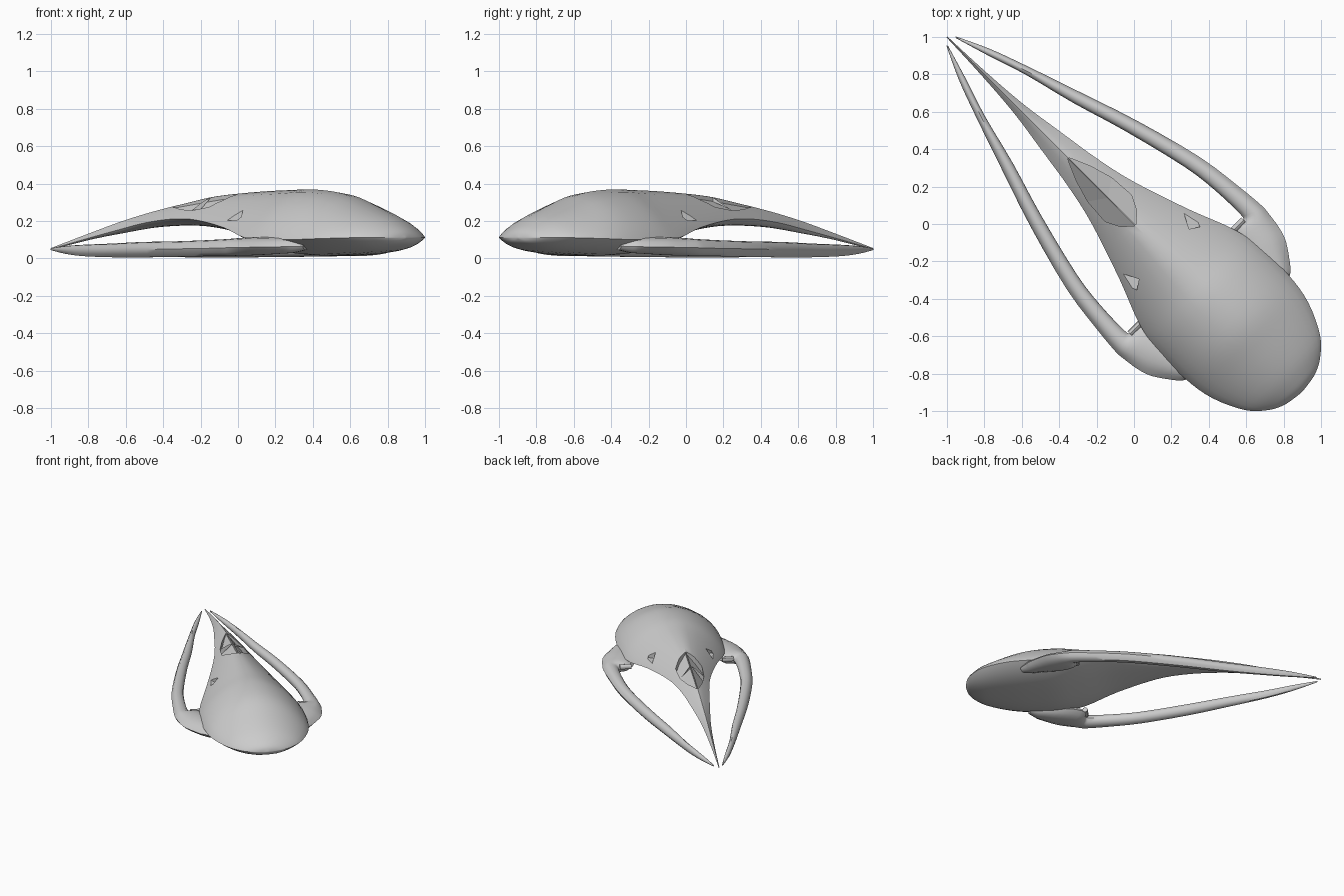
import bpy, bmesh, math
from mathutils import Vector

if "Cube" in bpy.data.objects:
    bpy.data.objects.remove(bpy.data.objects["Cube"], do_unlink=True)

grey = bpy.data.materials.new("hull_grey")
grey.use_nodes = True
grey.diffuse_color = (0.6, 0.6, 0.6, 1)
grey.node_tree.nodes["Principled BSDF"].inputs["Base Color"].default_value = grey.diffuse_color


def place(u, v, z):
    """Craft axes (forward, sideways, up) to world: the nose points along -x +y."""
    return Vector(((v - u), (u + v), z * math.sqrt(2))) / math.sqrt(2)


def resample(rows, steps):
    """Smooth curve through rows of values."""
    out = []
    for i in range(len(rows) - 1):
        a, b = rows[max(i - 1, 0)], rows[i]
        c, d = rows[i + 1], rows[min(i + 2, len(rows) - 1)]
        for k in range(steps):
            t = k / steps
            out.append([q + 0.5 * t * (r - p + t * (2 * p - 5 * q + 4 * r - s + t * (3 * (q - r) + s - p)))
                        for p, q, r, s in zip(a, b, c, d)])
    return out + [list(rows[-1])]


def make(name, bm, smooth=True):
    bmesh.ops.recalc_face_normals(bm, faces=bm.faces)
    mesh = bpy.data.meshes.new(name)
    bm.to_mesh(mesh)
    bm.free()
    mesh.materials.append(grey)
    ob = bpy.data.objects.new(name, mesh)
    bpy.context.collection.objects.link(ob)
    if smooth:
        bpy.ops.object.select_all(action='DESELECT')
        ob.select_set(True)
        bpy.context.view_layer.objects.active = ob
        bpy.ops.object.shade_smooth_by_angle(angle=math.radians(45))
    return ob


def loft(name, rings):
    bm = bmesh.new()
    rows = [[bm.verts.new(place(*p)) for p in ring] for ring in rings]
    n = len(rows[0])
    for a, b in zip(rows, rows[1:]):
        for i in range(n):
            j = (i + 1) % n
            bm.faces.new((a[i], a[j], b[j], b[i]))
    bm.faces.new(rows[0])
    bm.faces.new(rows[-1])
    return make(name, bm)


def cutter(name, outline):
    """Upright prism over an outline of (forward, sideways, floor z)."""
    bm = bmesh.new()
    low = [bm.verts.new(place(*p)) for p in outline]
    top = [bm.verts.new(place(u, v, 0.6)) for u, v, z in outline]
    n = len(low)
    for i in range(n):
        j = (i + 1) % n
        bm.faces.new((low[i], low[j], top[j], top[i]))
    bm.faces.new(top)
    bm.faces.new(low)
    ob = make(name, bm, False)
    ob.hide_render = True
    ob.hide_set(True)
    return ob


# Hull: forward position, half width, rim z, crest z, belly z, roundness (0 ridge, 1 dome)
stations = [
    (1.414, .003, .050, .055, .045, 0),
    (1.13, .015, .105, .132, .098, 0),
    (.87, .035, .152, .200, .135, 0),
    (.63, .070, .190, .252, .165, 0),
    (.39, .107, .210, .295, .175, .1),
    (.16, .159, .205, .332, .168, .2),
    (-.15, .262, .165, .355, .130, .35),
    (-.40, .358, .112, .365, .060, .55),
    (-.58, .390, .100, .368, .022, .8),
    (-.785, .391, .100, .347, .015, .9),
    (-.955, .362, .105, .292, .022, .9),
    (-1.124, .283, .110, .228, .040, .9),
    (-1.215, .190, .110, .178, .065, .9),
    (-1.255, .105, .110, .145, .085, .9),
    (-1.27, .005, .110, .113, .107, .9),
]
HALF = 14
hull_rings = []
for u, w, rim, crest, belly, dome in resample(stations, 4):
    power, curve = 1.2 + 0.8 * dome, 1 - 0.22 * dome
    ts = [-math.cos(math.pi * i / HALF) for i in range(HALF + 1)]
    upper = [(u, w * t, rim + (crest - rim) * max(0, 1 - abs(t) ** power) ** curve) for t in ts]
    lower = [(u, w * t, rim - (rim - belly) * (1 - abs(t) ** 3)) for t in reversed(ts[1:-1])]
    hull_rings.append(upper + lower)
hull = loft("hull", hull_rings)

# Cockpit recesses either side of a low centre spine, and the two side vents
cockpit = [(.5, .003, .266), (.38, .055, .215), (.26, .09, .207), (.12, .1, .222),
           (.04, .06, .265), (-.01, .003, .328)]
spine = (.2, .003, .304)
vent = [(-.118, .245, .203), (-.177, .276, .203), (-.26, .238, .203), (-.227, .189, .203)]
# Folded floors are split at the spine so that each facet stays flat
cuts = [("front_cockpit", cockpit[:3] + [spine]), ("rear_cockpit", [spine] + cockpit[2:]), ("vent", vent)]
for side, label in ((1, "left"), (-1, "right")):
    for part, outline in cuts:
        tool = cutter(f"{label}_{part}_cutter", [(u, side * v, z) for u, v, z in outline])
        mod = hull.modifiers.new(tool.name, 'BOOLEAN')
        mod.operation = 'DIFFERENCE'
        mod.solver = 'EXACT'
        mod.object = tool

# Long curved prongs: outer edge u v, inner edge u v, bottom z, edge z, top z
prong = [
    (1.385, .034, 1.375, .030, .044, .049, .054),
    (1.21, .116, 1.19, .085, .025, .046, .066),
    (1.006, .191, .974, .155, .012, .043, .073),
    (.707, .293, .684, .229, .006, .043, .079),
    (.378, .402, .393, .316, .005, .046, .087),
    (.007, .501, .030, .406, .008, .050, .091),
    (-.256, .538, -.170, .433, .011, .053, .096),
    (-.410, .552, -.356, .439, .012, .055, .102),
    (-.473, .548, -.400, .425, .013, .057, .105),
    (-.560, .535, -.402, .350, .015, .058, .110),
    (-.643, .507, -.500, .300, .018, .060, .114),
    (-.759, .425, -.650, .290, .026, .062, .112),
    (-.785, .392, -.740, .280, .030, .063, .108),
    (-.830, .340, -.800, .270, .045, .065, .085),
]
profile = [(0, 0), (.12, .5), (.3, .88), (.55, 1), (.8, .8), (.94, .45), (1, 0),
           (.88, -.6), (.65, -1), (.3, -1), (.1, -.55)]
for side, label in ((1, "left"), (-1, "right")):
    rings = []
    for ou, ov, iu, iv, bottom, edge, top in resample(prong, 3):
        rings.append([(ou + (iu - ou) * f, side * (ov + (iv - ov) * f),
                       edge + h * (top - edge if h > 0 else edge - bottom)) for f, h in profile])
    loft(label + "_prong", rings)

# Small lugs bridging each prong root to the hull
for side, label in ((1, "left"), (-1, "right")):
    loft(label + "_lug", [[(-.40 + .02 * math.cos(a), side * v, .075 + .02 * math.sin(a))
                           for a in [math.tau * i / 8 for i in range(8)]] for v in (.345, .43)])
